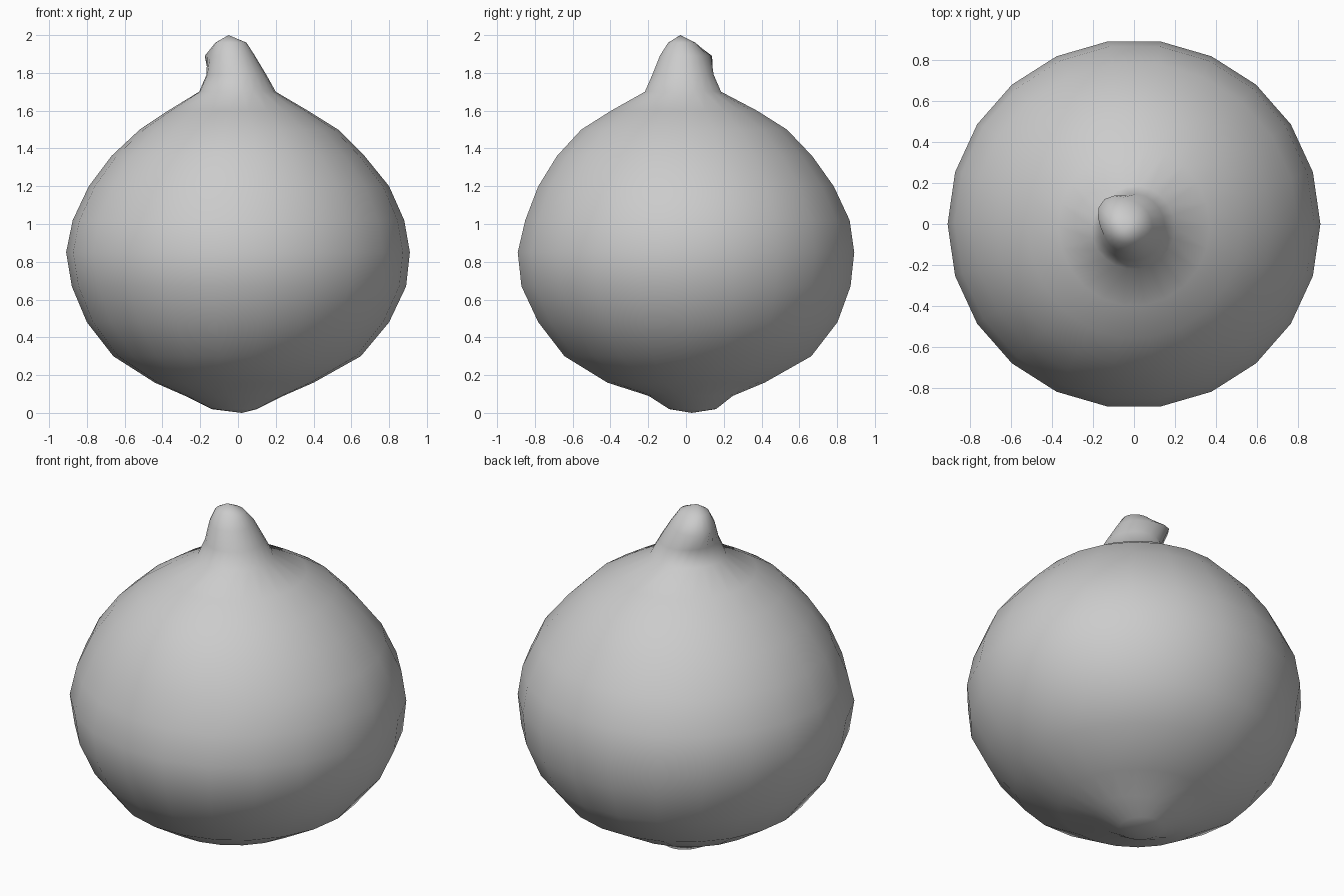
import bpy, bmesh, math

cube = bpy.data.objects.get("Cube")
if cube:
    bpy.data.objects.remove(cube, do_unlink=True)

grey = bpy.data.materials.new("plain_grey")
grey.use_nodes = True
colour = (0.6, 0.6, 0.6, 1)
grey.diffuse_color = colour
grey.node_tree.nodes["Principled BSDF"].inputs["Base Color"].default_value = colour

# Rings of the bulb: height, right, left, front and back extents
RINGS = [
    (0.02, -.14, .10, -.09, .16),
    (0.09, -.28, .24, -.20, .25),
    (0.16, -.44, .40, -.42, .42),
    (0.30, -.66, .65, -.65, .67),
    (0.48, -.80, .80, -.79, .81),
    (0.67, -.88, .89, -.88, .88),
    (0.85, -.91, .91, -.90, .90),
    (1.02, -.875, .88, -.86, .875),
    (1.20, -.79, .80, -.79, .79),
    (1.36, -.67, .67, -.69, .675),
    (1.50, -.52, .53, -.56, .54),
    (1.60, -.37, .37, -.40, .38),
    (1.70, -.21, .20, -.22, .19),
    (1.79, -.17, .15, -.18, .15),
    (1.89, -.15, .09, -.14, .11),
    (1.96, -.12, .045, -.095, .05),
]
SIDES = 22

bm = bmesh.new()
loops = []
for z, x0, x1, y0, y1 in RINGS:
    cx, cy = (x0 + x1) / 2, (y0 + y1) / 2
    rx, ry = (x1 - x0) / 2, (y1 - y0) / 2
    loop = []
    for i in range(SIDES):
        a = math.tau * i / SIDES
        # The stem leans to one side, with a pinched neck under its tip
        side = max(0, math.cos(a - math.radians(135))) ** 4
        k = 1
        if 1.85 < z < 1.92:
            k += 0.45 * side
        elif 1.65 < z < 1.85:
            k -= 0.08 * side
        loop.append(bm.verts.new((cx + rx * k * math.cos(a),
                                  cy + ry * k * math.sin(a), z)))
    loops.append(loop)

# Skin between rings, then close both ends
for low, high in zip(loops, loops[1:]):
    for i in range(SIDES):
        j = (i + 1) % SIDES
        bm.faces.new((low[i], low[j], high[j], high[i]))
bottom = bm.verts.new((0.02, 0.03, 0))
tip = bm.verts.new((-0.05, -0.03, 2))
for i in range(SIDES):
    j = (i + 1) % SIDES
    bm.faces.new((loops[0][j], loops[0][i], bottom))
    bm.faces.new((loops[-1][i], loops[-1][j], tip))
for f in bm.faces:
    f.smooth = True
bmesh.ops.recalc_face_normals(bm, faces=bm.faces)

mesh = bpy.data.meshes.new("bulb_with_stem")
bm.to_mesh(mesh)
bm.free()
mesh.materials.append(grey)
bulb = bpy.data.objects.new("bulb_with_stem", mesh)
bpy.context.collection.objects.link(bulb)
